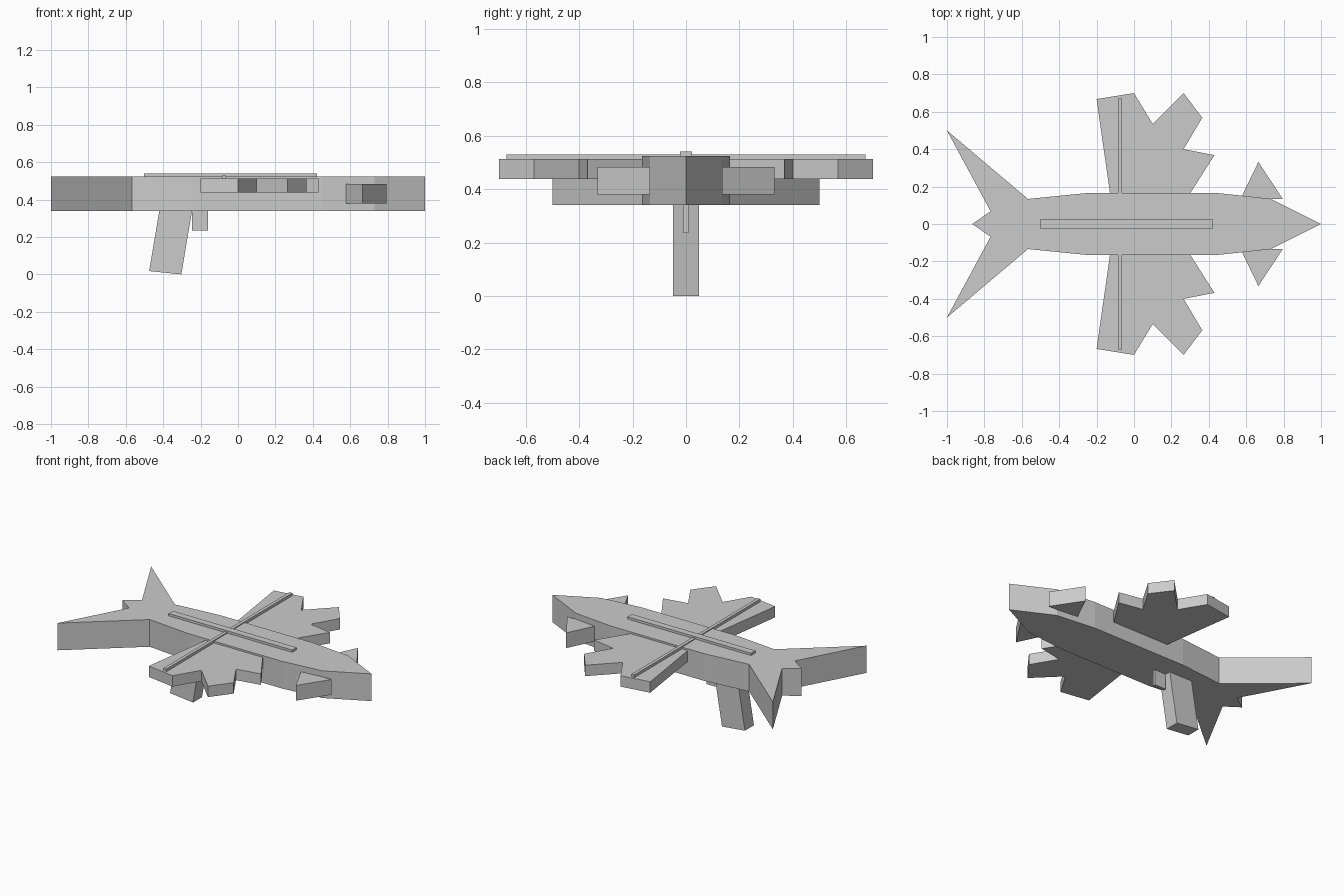
import bpy

if "Cube" in bpy.data.objects:
    bpy.data.objects.remove(bpy.data.objects["Cube"])


def prism(name, pts, a, b, axis='Z'):
    """Extrude a flat outline from a to b along Z or Y."""
    n = len(pts)
    if axis == 'Z':
        verts = [(u, v, h) for h in (a, b) for u, v in pts]
    else:
        verts = [(u, h, v) for h in (a, b) for u, v in pts]
    faces = [list(range(n))[::-1], list(range(n, 2 * n))]
    faces += [(i, (i + 1) % n, n + (i + 1) % n, n + i) for i in range(n)]
    mesh = bpy.data.meshes.new(name)
    mesh.from_pydata(verts, [], faces)
    obj = bpy.data.objects.new(name, mesh)
    bpy.context.collection.objects.link(obj)
    # consistent outward normals
    bpy.context.view_layer.objects.active = obj
    obj.select_set(True)
    bpy.ops.object.mode_set(mode='EDIT')
    bpy.ops.mesh.select_all(action='SELECT')
    bpy.ops.mesh.normals_make_consistent(inside=False)
    bpy.ops.object.mode_set(mode='OBJECT')
    obj.select_set(False)
    return obj


def mirrored(name, pts, a, b):
    """Build a prism and its mirror image across y = 0."""
    prism("left_" + name, pts, a, b)
    prism("right_" + name, [(x, -y) for x, y in pts], a, b)


def box(name, x0, x1, half_y, z0, z1):
    prism(name, [(x0, z0), (x1, z0), (x1, z1), (x0, z1)], -half_y, half_y, 'Y')


# Body with pointed nose and forked tail
side = [(0.73, 0.135), (0.45, 0.165), (-0.255, 0.165), (-0.567, 0.134),
        (-1.0, 0.5), (-0.767, 0.068)]
outline = [(1.0, 0)] + side + [(-0.865, 0)] + [(x, -y) for x, y in reversed(side)]
prism("body", outline, 0.34, 0.524)

# Jagged wings
mirrored("wing", [(-0.125, 0.14), (-0.2, 0.668), (0, 0.7), (0.1, 0.535),
                  (0.265, 0.7), (0.365, 0.568), (0.265, 0.4),
                  (0.43, 0.368), (0.285, 0.14)], 0.438, 0.512)

# Small nose fins
mirrored("fin", [(0.57, 0.135), (0.665, 0.332), (0.795, 0.135)], 0.38, 0.483)

# Raised spine and cross spar
box("spine", -0.503, 0.422, 0.023, 0.51, 0.54)
box("wing_spar", -0.086, -0.064, 0.672, 0.505, 0.53)

# Slanted grip and trigger underneath
prism("grip", [(-0.42, 0.345), (-0.475, 0.018), (-0.303, 0.0), (-0.245, 0.345)],
      -0.048, 0.048, 'Y')
box("trigger", -0.245, -0.16, 0.01, 0.235, 0.345)
